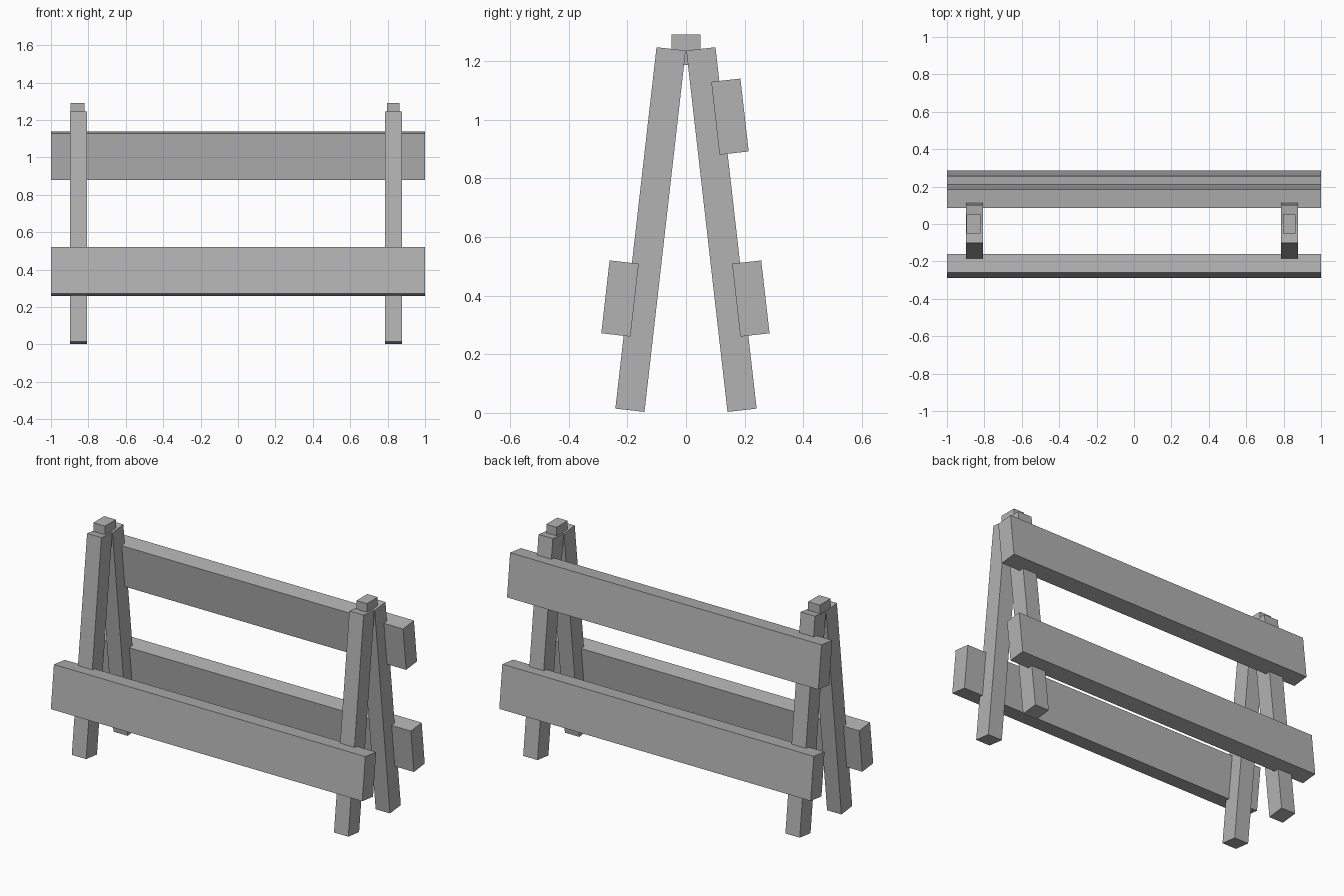
import bpy
import math

cube = bpy.data.objects.get("Cube")
if cube:
    bpy.data.objects.remove(cube, do_unlink=True)

GREY = (0.45, 0.45, 0.45, 1)
LEAN = math.radians(6.5)

grey = bpy.data.materials.new("plain_grey")
grey.use_nodes = True
grey.diffuse_color = GREY
grey.node_tree.nodes["Principled BSDF"].inputs["Base Color"].default_value = GREY


def beam(name, center, size, lean=0):
    """Rectangular timber, tilted about the long axis of the barrier."""
    bpy.ops.mesh.primitive_cube_add(size=1, location=center, rotation=(lean, 0, 0))
    obj = bpy.context.object
    obj.name = name
    obj.scale = size
    bpy.ops.object.transform_apply(location=False, rotation=False, scale=True)
    obj.data.materials.append(grey)


# Two A-frames: a pair of leaning legs joined by a block at the top
for side, leg_x, cap_x, cap_width in (("right", -0.853, -0.857, 0.075),
                                      ("left", 0.831, 0.829, 0.067)):
    for end, sign in (("front", -1), ("back", 1)):
        beam(f"{end}_{side}_leg", (leg_x, sign * 0.121, 0.625),
             (0.092, 0.1, 1.24), sign * LEAN)
    beam(f"{side}_top_block", (cap_x, 0, 1.238), (cap_width, 0.1, 0.105))

# Long boards fixed to the outside of the legs
BOARD = (2, 0.1, 0.25)
beam("front_lower_board", (0, -0.225, 0.39), BOARD, -LEAN)
beam("back_lower_board", (0, 0.221, 0.39), BOARD, LEAN)
beam("back_upper_board", (0, 0.15, 1.01), BOARD, LEAN)
